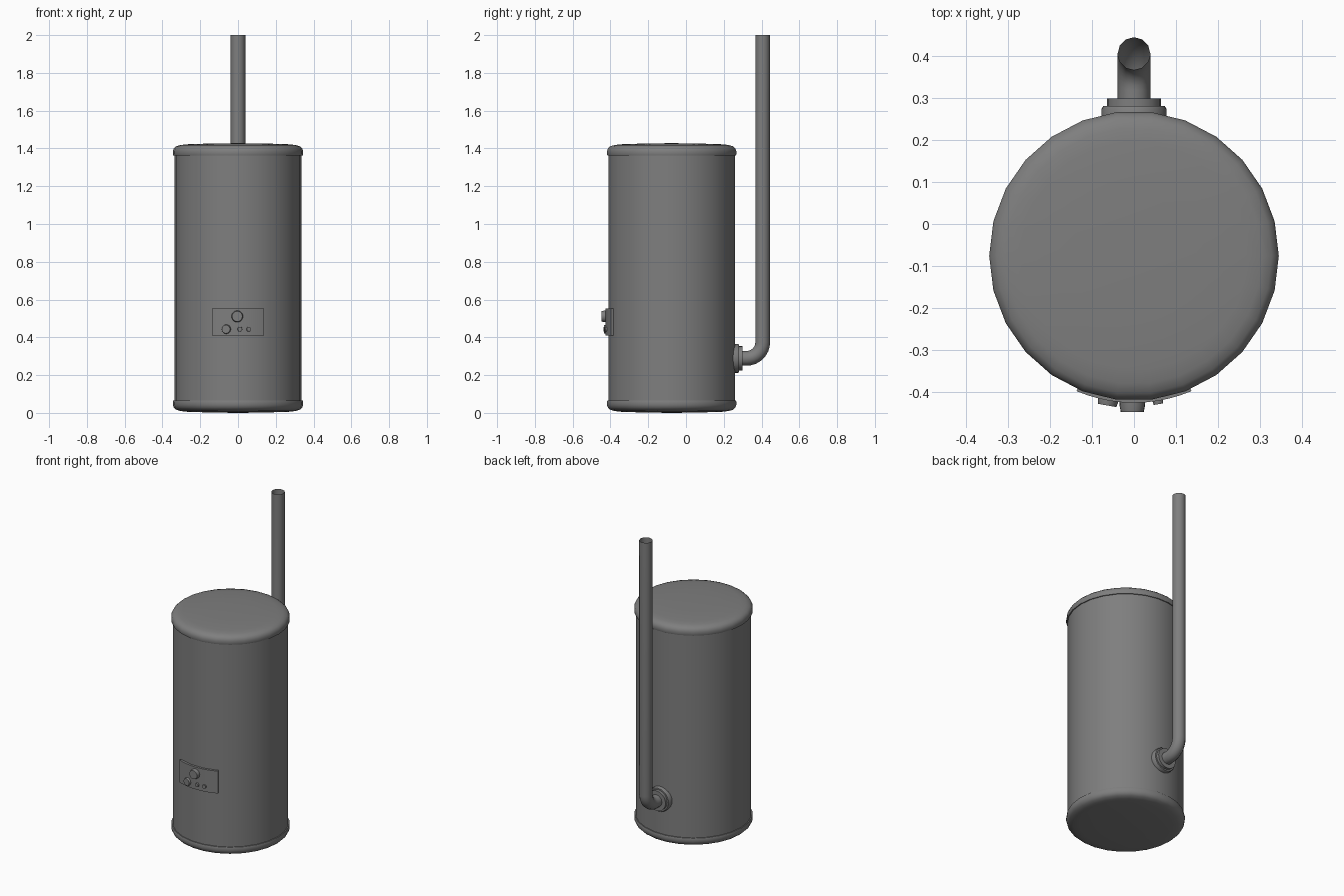
import bpy
import bmesh
import math
from mathutils import Vector

cube = bpy.data.objects.get("Cube")
if cube:
    bpy.data.objects.remove(cube, do_unlink=True)

AXIS_Y = -0.076
HEIGHT = 1.428

# One painted-metal grey
grey = bpy.data.materials.new("dark grey metal")
grey.use_nodes = True
COLOUR = (0.21, 0.21, 0.21, 1)
grey.diffuse_color = COLOUR
grey.node_tree.nodes["Principled BSDF"].inputs["Base Color"].default_value = COLOUR


def finish(obj, angle=35):
    obj.data.materials.clear()
    obj.data.materials.append(grey)
    bpy.ops.object.select_all(action="DESELECT")
    obj.select_set(True)
    bpy.context.view_layer.objects.active = obj
    bpy.ops.object.shade_smooth_by_angle(angle=math.radians(angle))
    return obj


def from_bmesh(name, bm):
    bmesh.ops.recalc_face_normals(bm, faces=bm.faces)
    mesh = bpy.data.meshes.new(name)
    bm.to_mesh(mesh)
    bm.free()
    obj = bpy.data.objects.new(name, mesh)
    bpy.context.collection.objects.link(obj)
    return obj


def lathe(name, profile, sides, origin, direction=(0, 0, 1)):
    """Turn (radius, height) points round an axis; close both ends."""
    bm = bmesh.new()
    rings = []
    for r, h in profile:
        if r == 0:
            rings.append([bm.verts.new((0, 0, h))] * sides)
        else:
            turns = [math.tau * i / sides for i in range(sides)]
            rings.append([bm.verts.new((r * math.cos(t), r * math.sin(t), h)) for t in turns])
    for low, high in zip(rings, rings[1:]):
        for i in range(sides):
            j = (i + 1) % sides
            corners = dict.fromkeys((low[i], low[j], high[j], high[i]))
            bm.faces.new(list(corners))
    for ring in (rings[0], rings[-1]):
        if ring[0] is not ring[1]:
            bm.faces.new(ring)
    obj = from_bmesh(name, bm)
    turn = Vector(direction).to_track_quat("Z", "Y")
    obj.matrix_world = turn.to_matrix().to_4x4()
    obj.location = origin
    return finish(obj)


# Tank: cylinder with a rounded cap at each end
lathe("tank_body", [(0.337, 0.05), (0.337, HEIGHT - 0.05)], 26, (0, AXIS_Y, 0))
cap = [(0.336, 0.065), (0.343, 0.065), (0.345, 0.058), (0.345, 0.042), (0.34, 0.028),
       (0.328, 0.017), (0.305, 0.01), (0.27, 0.006), (0.15, 0.002), (0, 0)]
lathe("bottom_cap", cap, 26, (0, AXIS_Y, 0))
lathe("top_cap", [(r, HEIGHT - h) for r, h in cap], 26, (0, AXIS_Y, 0))

# Control panel: thin plate wrapped round the front
PANEL_R = 0.35
bm = bmesh.new()
steps, spread = 10, math.asin(0.137 / PANEL_R)
sections = []
for i in range(steps + 1):
    a = spread * (2 * i / steps - 1)
    sections.append([bm.verts.new((r * math.sin(a), AXIS_Y - r * math.cos(a), z))
                     for r, z in ((0.325, 0.41), (PANEL_R, 0.41), (PANEL_R, 0.553), (0.325, 0.553))])
for one, two in zip(sections, sections[1:]):
    for k in range(4):
        n = (k + 1) % 4
        bm.faces.new((one[k], one[n], two[n], two[k]))
bm.faces.new(sections[0])
bm.faces.new(sections[-1])
finish(from_bmesh("control_panel", bm))


# Knobs and buttons point straight out from the tank
def knob(name, x, z, radius, length):
    a = math.asin(x / PANEL_R)
    out = Vector((math.sin(a), -math.cos(a), 0))
    origin = Vector((0, AXIS_Y, z)) + out * (PANEL_R - 0.006)
    tip = length + 0.006
    lathe(name, [(radius, 0), (radius * 0.97, tip * 0.5), (radius * 0.88, tip)], 20, origin, out)


knob("main_knob", -0.004, 0.511, 0.031, 0.022)
knob("small_knob", -0.062, 0.443, 0.025, 0.012)
knob("left_button", 0.057, 0.443, 0.013, 0.008)
knob("right_button", 0.01, 0.443, 0.013, 0.008)

# Flanges where the pipe leaves the back
PIPE_Z = 0.289
back = (0, 1, 0)
lathe("wall_flange", [(0.077, 0), (0.077, 0.035), (0.073, 0.041)], 24, (0, 0.24, PIPE_Z), back)
lathe("pipe_collar", [(0.064, 0), (0.064, 0.02)], 24, (0, 0.279, PIPE_Z), back)

# Flue pipe: short run back, elbow, then straight up with an open end
BEND, PIPE_Y = 0.085, 0.406
path = [(0, 0.27, PIPE_Z)]
for i in range(9):
    a = math.pi / 2 * i / 8
    path.append((0, PIPE_Y - BEND + BEND * math.sin(a), PIPE_Z + BEND - BEND * math.cos(a)))
path.append((0, PIPE_Y, 2))
curve = bpy.data.curves.new("flue_pipe", "CURVE")
curve.dimensions = "3D"
curve.bevel_depth = 0.039
curve.bevel_resolution = 4
spline = curve.splines.new("POLY")
spline.points.add(len(path) - 1)
for point, co in zip(spline.points, path):
    point.co = (*co, 1)
pipe = bpy.data.objects.new("flue_pipe", curve)
bpy.context.collection.objects.link(pipe)
bpy.ops.object.select_all(action="DESELECT")
pipe.select_set(True)
bpy.context.view_layer.objects.active = pipe
bpy.ops.object.convert(target="MESH")
finish(bpy.context.view_layer.objects.active)
